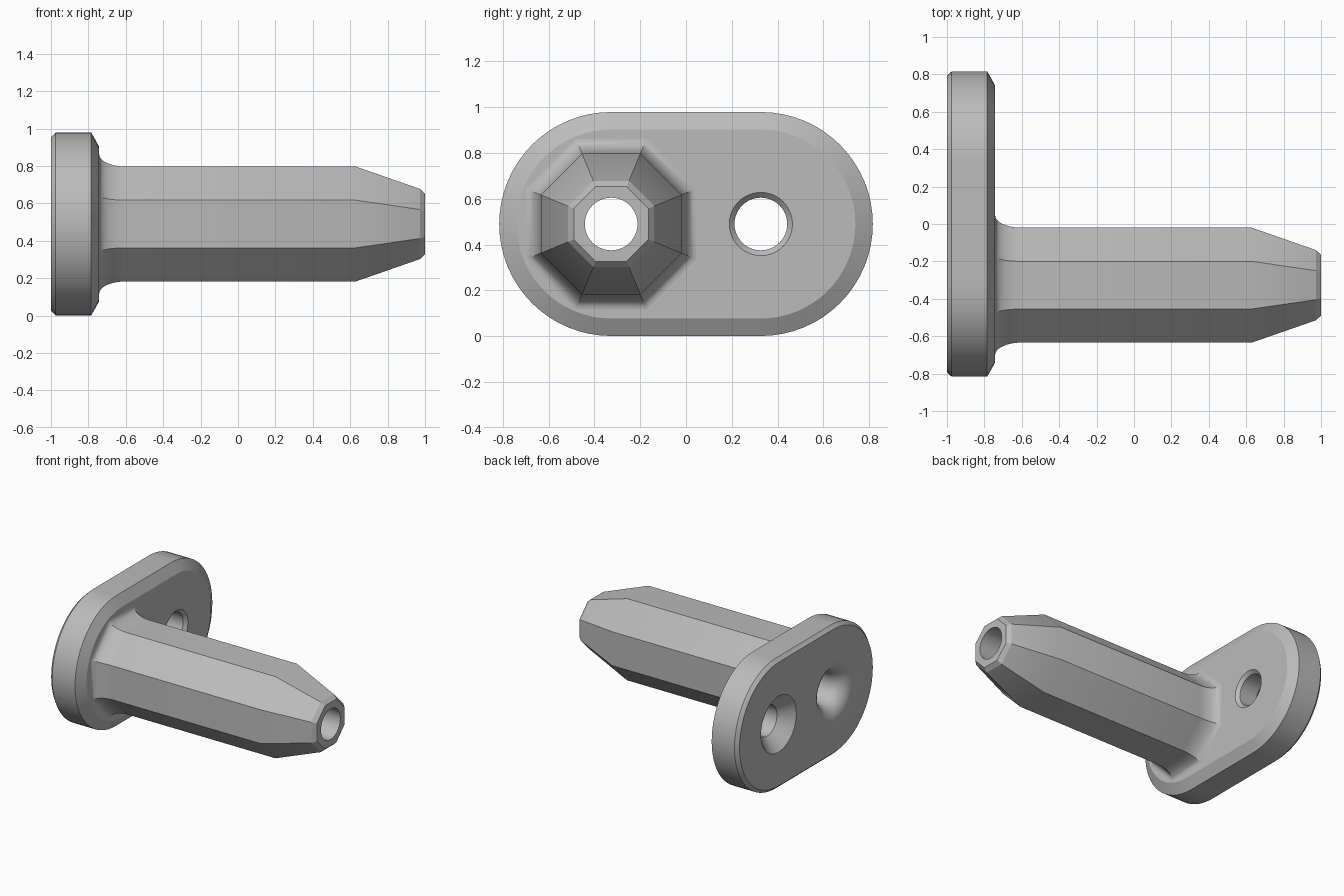
import bpy
import bmesh
from math import sin, cos, pi, radians

cube = bpy.data.objects.get("Cube")
if cube:
    bpy.data.objects.remove(cube, do_unlink=True)

AXIS_Z = 0.49      # height of both bore axes
OFFSET = 0.327     # bore axes sit at y = -OFFSET and y = +OFFSET
BORE = 0.115

grey = bpy.data.materials.new("plain grey")
grey.use_nodes = True
colour = (0.5, 0.5, 0.5, 1)
grey.diffuse_color = colour
grey.node_tree.nodes["Principled BSDF"].inputs["Base Color"].default_value = colour


def polygon(r, sides, turn=0.0):
    return [(r * cos(2 * pi * i / sides + turn), r * sin(2 * pi * i / sides + turn))
            for i in range(sides)]


def circle(r):
    return polygon(r, 48)


def octagon(apothem):
    return polygon(apothem / cos(pi / 8), 8, pi / 8)


def stadium(r, steps=32):
    right = [(OFFSET + r * cos(a), r * sin(a))
             for a in (-pi / 2 + pi * i / steps for i in range(steps + 1))]
    return right + [(-y, -z) for y, z in right]


def loft(name, outline, profile, y=0.0):
    """Skin an outline along x, sized by (x, size) profile points."""
    bm = bmesh.new()
    rings = [[bm.verts.new((x, y + a, AXIS_Z + b)) for a, b in outline(size)]
             for x, size in profile]
    for low, high in zip(rings, rings[1:]):
        for i in range(len(low)):
            j = (i + 1) % len(low)
            bm.faces.new((low[i], low[j], high[j], high[i]))
    bm.faces.new(rings[0])
    bm.faces.new(rings[-1])
    bmesh.ops.recalc_face_normals(bm, faces=bm.faces)
    mesh = bpy.data.meshes.new(name)
    bm.to_mesh(mesh)
    bm.free()
    mesh.materials.append(grey)
    obj = bpy.data.objects.new(name, mesh)
    bpy.context.collection.objects.link(obj)
    return obj


def activate(obj):
    bpy.ops.object.select_all(action='DESELECT')
    obj.select_set(True)
    bpy.context.view_layer.objects.active = obj


def cut(obj, cutter):
    activate(obj)
    mod = obj.modifiers.new("bore", 'BOOLEAN')
    mod.operation = 'DIFFERENCE'
    mod.solver = 'EXACT'
    mod.object = cutter
    bpy.ops.object.modifier_apply(modifier=mod.name)


# Rounded base plate with a fine back chamfer and a deep front chamfer
plate = loft("base_plate", stadium,
             [(-1, 0.465), (-0.975, 0.489), (-0.785, 0.489), (-0.742, 0.413)])

# Octagonal post: flared foot, straight shank, tapered and chamfered tip
flare = [(-0.60 - 0.142 * cos(t), 0.372 - 0.065 * sin(t))
         for t in (pi / 2 * i / 10 for i in range(11))]
post = loft("octagonal_post", octagon,
            [(-0.76, 0.372)] + flare + [(0.63, 0.307), (0.972, 0.188), (1, 0.163)],
            -OFFSET)

# Long bore with a rounded mouth at the back of the plate
mouth = [(-0.875 - 0.125 * cos(t), 0.24 - 0.125 * sin(t))
         for t in (pi / 2 * i / 9 for i in range(10))]
long_bore = loft("long_bore_cutter", circle,
                 [(-1.05, 0.24)] + mouth + [(1.05, BORE)], -OFFSET)

# Short screw hole, countersunk at the back and lightly chamfered at the front
screw_bore = loft("screw_hole_cutter", circle,
                  [(-1.05, 0.21), (-1, 0.21), (-0.905, BORE), (-0.765, BORE),
                   (-0.742, 0.138), (-0.7, 0.138)], OFFSET)

cut(plate, long_bore)
cut(plate, screw_bore)
cut(post, long_bore)
for cutter in (long_bore, screw_bore):
    bpy.data.objects.remove(cutter, do_unlink=True)

for part in (plate, post):
    activate(part)
    bpy.ops.object.shade_smooth_by_angle(angle=radians(21))
